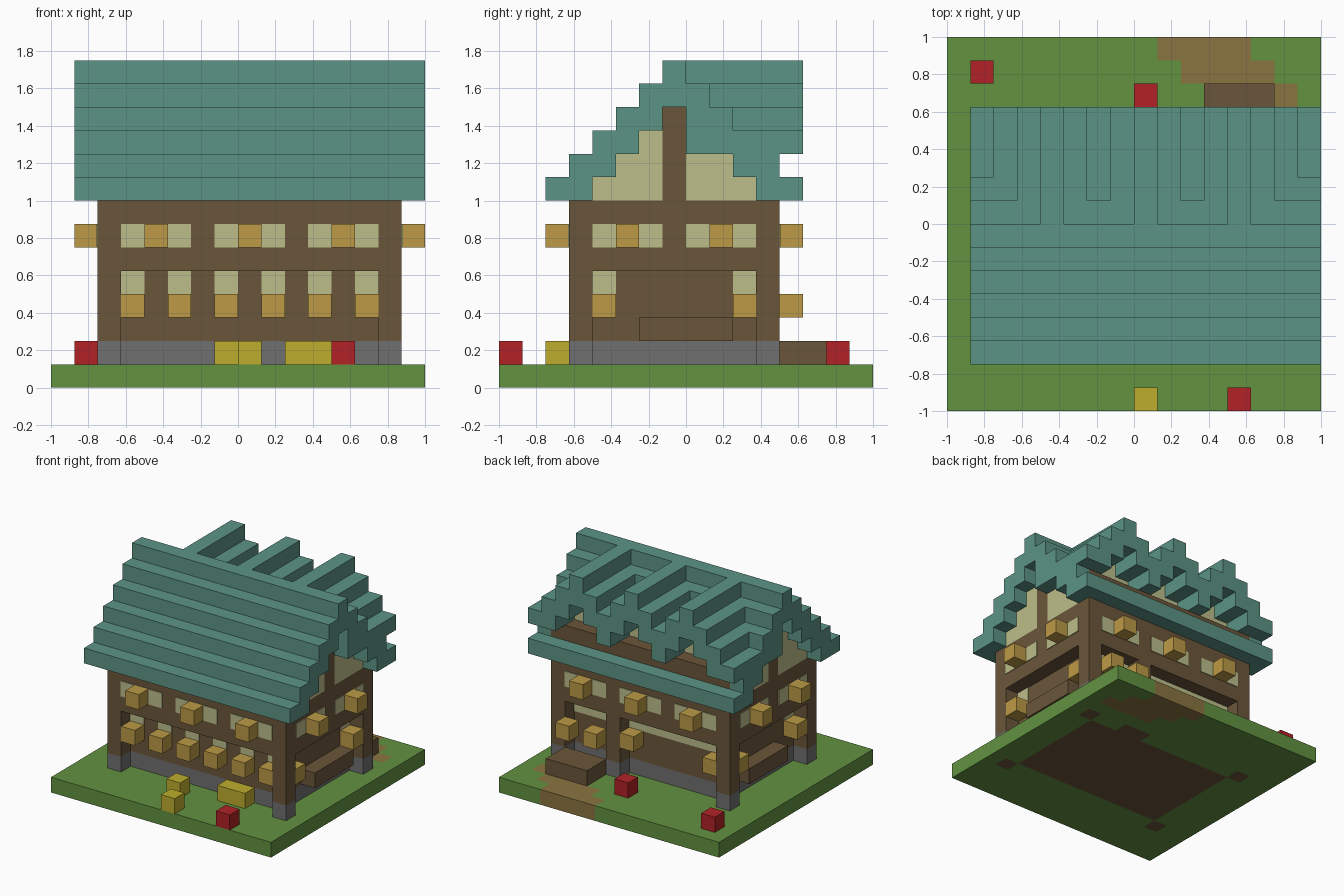
import bpy
import bmesh

UNIT = 0.125   # edge of one building block
THIN = 0.05    # window plate thickness, in blocks

default_cube = bpy.data.objects.get("Cube")
if default_cube:
    bpy.data.objects.remove(default_cube, do_unlink=True)


def make_material(name, *rgb):
    linear = [((c / 255 + 0.055) / 1.055) ** 2.4 for c in rgb] + [1.0]
    material = bpy.data.materials.new(name)
    material.use_nodes = True
    material.diffuse_color = linear
    material.node_tree.nodes["Principled BSDF"].inputs["Base Color"].default_value = linear
    return material


grass = make_material("grass green", 98, 146, 64)
dirt = make_material("path brown", 138, 116, 64)
wood = make_material("wood brown", 107, 86, 58)
stone = make_material("stone grey", 112, 112, 112)
cream = make_material("cream", 188, 190, 138)
teal = make_material("roof teal", 92, 148, 134)
gold = make_material("lantern gold", 188, 154, 70)
yellow = make_material("flower yellow", 190, 174, 46)
red = make_material("flower red", 178, 34, 38)


def finish(name, bm, materials):
    mesh = bpy.data.meshes.new(name)
    bmesh.ops.recalc_face_normals(bm, faces=bm.faces)
    bm.to_mesh(mesh)
    bm.free()
    for material in materials:
        mesh.materials.append(material)
    obj = bpy.data.objects.new(name, mesh)
    bpy.context.collection.objects.link(obj)


def part(name, material, boxes):
    """One object from boxes given as (x, y, z, width, depth, height) in blocks."""
    bm = bmesh.new()
    for x, y, z, w, d, h in boxes:
        for v in bmesh.ops.create_cube(bm, size=1)["verts"]:
            v.co = ((x + (v.co.x + 0.5) * w - 8) * UNIT,
                    (y + (v.co.y + 0.5) * d - 8) * UNIT,
                    (z + (v.co.z + 0.5) * h) * UNIT)
    finish(name, bm, [material])


# Ground slab, with the path and the house floor let into it
def ground_index(x, y, bottom):
    path_starts = {13: 11, 14: 10, 15: 9}
    if y in path_starts and path_starts[y] <= x < path_starts[y] + 4:
        return 1
    inside = 3 <= x <= 13 and 4 <= y <= 10
    post = x in (2, 14) and y in (3, 11)
    step = x in (10, 11) and y == 11
    return 2 if bottom and (inside or post or step) else 0


bm = bmesh.new()
bmesh.ops.create_grid(bm, x_segments=16, y_segments=16, size=1)
base = list(bm.faces)
new = bmesh.ops.extrude_face_region(bm, geom=base, use_keep_orig=True)["geom"]
for v in new:
    if isinstance(v, bmesh.types.BMVert):
        v.co.z = UNIT
for f in bm.faces:
    c = f.calc_center_median()
    f.material_index = ground_index(int((c.x * 0.999 + 1) / UNIT),
                                    int((c.y * 0.999 + 1) / UNIT), c.z < 0.01)
finish("ground", bm, [grass, dirt, wood])

# Lower storey, set back between the posts
posts = [(2, 3), (14, 3), (2, 11), (14, 11), (10, 11)]
part("foundation", stone, [(3, 4, 1, 11, 7, 1)] + [(x, y, 1, 1, 1, 1) for x, y in posts])
part("lower_walls", wood, [(3, 4, 2, 11, 7, 3)])
part("posts", wood, [(x, y, 2, 1, 1, 3) for x, y in posts])
part("upper_walls", wood, [(2, 3, 5, 13, 9, 3)])

# Windows as thin plates, and the lanterns in front of them
windows, lanterns = [], []
for x in (4, 8, 12):
    windows += [(x - 1, 3 - THIN, 6, 3, THIN, 1), (x - 1, 12, 6, 3, THIN, 1)]
    lanterns += [(x, y, 6, 1, 1, 1) for y in (2, 12)]
for x in range(3, 14, 2):
    windows.append((x, 4 - THIN, 4, 1, THIN, 1))
    lanterns.append((x, 3, 3, 1, 1, 1))
for wall, inset, lamp in ((2 - THIN, 3 - THIN, 1), (15, 14, 15)):
    for y in (5, 9):
        windows.append((wall, y - 1, 6, THIN, 3, 1))
        lanterns.append((lamp, y, 6, 1, 1, 1))
    for y in (4, 10):
        windows.append((inset, y, 4, THIN, 1, 1))
        lanterns.append((2 if lamp == 1 else 14, y, 3, 1, 1, 1))
for x, w in ((3, 7), (11, 3)):
    windows.append((x, 11, 4, w, THIN, 1))
for x, y in ((3, 11), (9, 11), (11, 12), (13, 12)):
    lanterns.append((x, y, 3, 1, 1, 1))
part("windows", cream, windows)
part("lanterns", gold, lanterns)

# Benches on both sides and the back doorstep
part("benches", wood, [(x, 6, 2, 1, 4, 1) for x in (2, 14)])
part("doorstep", wood, [(11, 12, 1, 3, 2, 1)])

# Gable walls, stepped under the roof, with a central timber
gables = []
for level in (8, 9, 10):
    width = 11 - level
    gables += [(2, 7 - width, level, 13, width, 1), (2, 8, level, 13, width, 1)]
part("gable_walls", cream, gables)
part("gable_timber", wood, [(2, 7, 8, 13, 1, 4)])
part("back_beam", wood, [(2, 10, 9, 13, 2, 1)])

# Main roof: full front slope, back slope only at both ends, ridge and back eave
roof = [(1, level - 6, level, 15, 2, 1) for level in range(8, 13)]
roof += [(x, 19 - level, level, 1, 2, 1) for x in (1, 15) for level in range(9, 12)]
roof += [(1, 11, 8, 15, 2, 1), (1, 7, 12, 15, 2, 1), (1, 7, 13, 15, 1, 1)]
part("main_roof", teal, roof)

# Three back dormers forming a zigzag roof that starts at the ridge
dormers, infill = [], []
for x in range(1, 16):
    top = 13 - min(abs(x - c) for c in (4, 8, 12))
    low = max(top - 1, 10)
    dormers.append((x, 8, low, 1, 5, top - low + 1))
for c in (4, 8, 12):
    infill += [(c - 1, 8, 10, 3, 3, 1), (c, 8, 11, 1, 3, 1)]
part("dormer_roofs", teal, dormers)
part("dormer_walls", cream, infill)

# Flowers in the garden
part("yellow_flowers", yellow, [(7, 2, 1, 1, 1, 1), (8, 0, 1, 1, 1, 1), (10, 3, 1, 2, 1, 1)])
part("red_flowers", red, [(x, y, 1, 1, 1, 1) for x, y in ((12, 0), (8, 13), (1, 14))])
